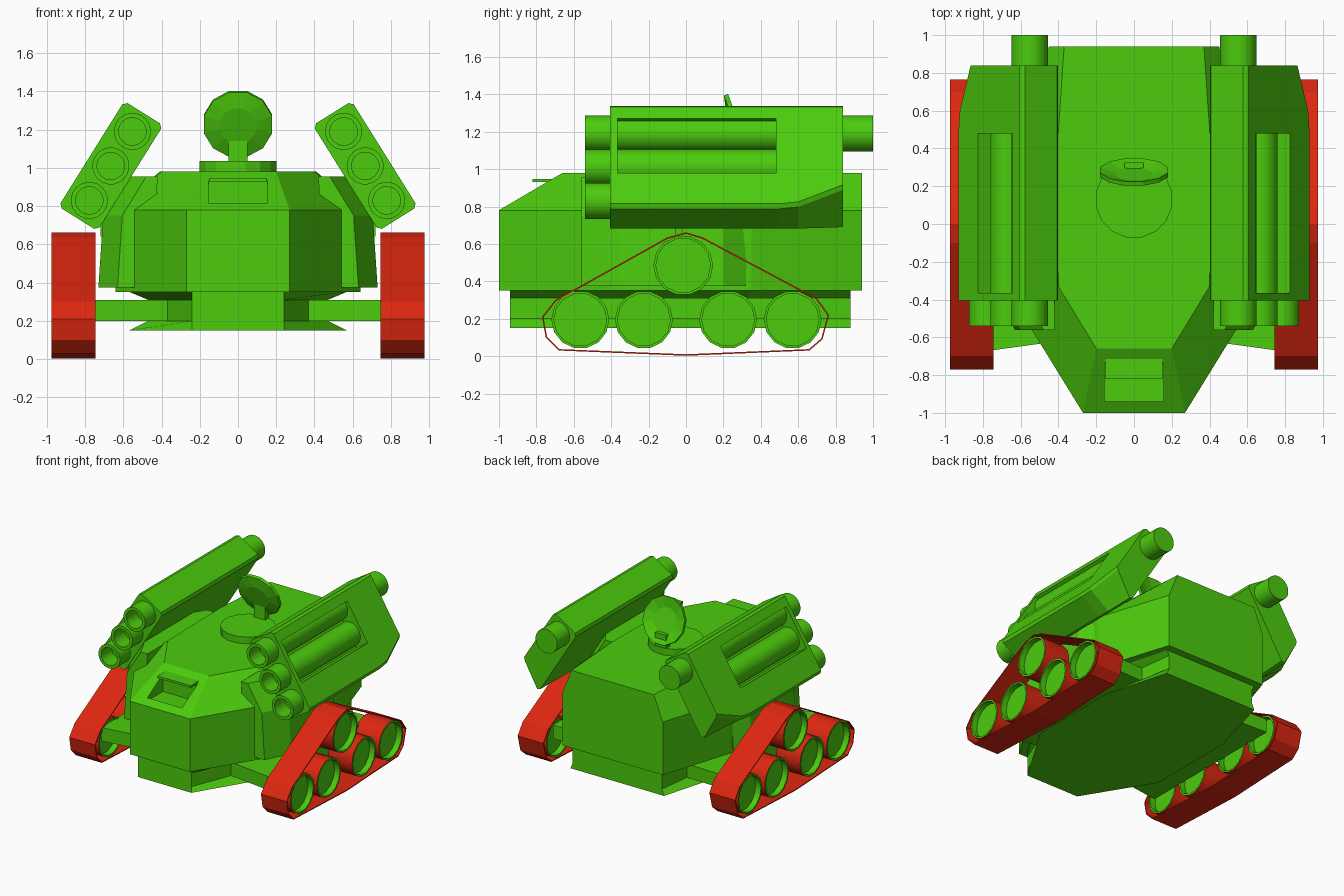
import bpy, bmesh
from math import sin, cos, pi, radians
from mathutils import Matrix, Vector

if "Cube" in bpy.data.objects:
    bpy.data.objects.remove(bpy.data.objects["Cube"])


def material(name, rgb):
    m = bpy.data.materials.new(name)
    m.diffuse_color = (*rgb, 1)
    m.use_nodes = True
    m.node_tree.nodes["Principled BSDF"].inputs["Base Color"].default_value = m.diffuse_color
    return m


GREEN = material("green", (0.072, 0.6, 0.004))
RED = material("red", (0.72, 0.02, 0.005))


def loft(name, rings, mats=(GREEN,), caps=True, matrix=None, second=(), smooth=False):
    """Skin equal-length closed rings; segments listed in `second` take material 1."""
    bm = bmesh.new()
    vs = [[bm.verts.new(p) for p in r] for r in rings]
    n = len(rings[0])
    for k in range(len(vs) - 1):
        for i in range(n):
            j = (i + 1) % n
            f = bm.faces.new((vs[k][i], vs[k][j], vs[k + 1][j], vs[k + 1][i]))
            f.material_index = 1 if k in second else 0
    if caps:
        bm.faces.new(vs[0])
        bm.faces.new(vs[-1])
    if matrix:
        bm.transform(matrix)
    bmesh.ops.recalc_face_normals(bm, faces=bm.faces)
    me = bpy.data.meshes.new(name)
    bm.to_mesh(me)
    bm.free()
    for m in mats:
        me.materials.append(m)
    ob = bpy.data.objects.new(name, me)
    bpy.context.collection.objects.link(ob)
    if smooth:
        bpy.ops.object.select_all(action='DESELECT')
        ob.select_set(True)
        bpy.context.view_layer.objects.active = ob
        bpy.ops.object.shade_smooth_by_angle(angle=radians(40))
    return ob


def lathe(name, profile, matrix, n=12, **kw):
    """Revolve (radius, height) pairs around local z."""
    rings = [[(r * cos(2 * pi * (i + .5) / n), r * sin(2 * pi * (i + .5) / n), t)
              for i in range(n)] for r, t in profile]
    return loft(name, rings, matrix=matrix, **kw)


def box(name, lo, hi, matrix=None):
    (a, b, c), (d, e, f) = lo, hi
    return loft(name, [[(a, b, z), (d, b, z), (d, e, z), (a, e, z)] for z in (c, f)],
                matrix=matrix)


def cut(ob, cutter):
    cutter.hide_render = True
    m = ob.modifiers.new("cut", 'BOOLEAN')
    m.operation, m.solver, m.object = 'DIFFERENCE', 'EXACT', cutter
    bpy.context.view_layer.objects.active = ob
    bpy.ops.object.modifier_apply(modifier=m.name)
    bpy.data.objects.remove(cutter)


def plan(half, z):
    """Symmetric plan outline from its right half; z may be a number or per-point list."""
    zs = z if isinstance(z, list) else [z] * len(half)
    right = [(x, y, h) for (x, y), h in zip(half, zs)]
    return right + [(-x, y, h) for x, y, h in reversed(right)]


# upper hull with sloped shoulders and a vision hatch in the front slope
wide = [(.27, -1), (.64, -.4), (.64, .35), (.45, .94)]
deck = [(.20, -.66), (.40, -.33), (.41, .35), (.37, .94)]
hull = loft("upper_hull", [plan(wide, .35), plan(wide, .78), plan(deck, .98)])
cut(hull, box("hatch_cutter", (-.155, -.94, .79), (.155, -.74, 1.2)))
box("hatch_flap", (-.15, -.82, .93), (.15, -.70, .948))

# lower hull with a groove along the sides
full = [(.24, -.94), (.57, -.4), (.57, .35), (.42, .88)]
groove = [(.24, -.94), (.47, -.36), (.47, .33), (.40, .88)]
loft("lower_hull", [plan(full, .15), plan(groove, .20), plan(groove, .31), plan(full, .352)])

# radar base, neck and tilted dish
lathe("radar_base", [(.205, .97), (.205, 1.035)], Matrix.Translation((0, .13, 0)), 16)
box("radar_neck", (-.05, .275, 1.02), (.05, .325, 1.14))
lathe("radar_dish", [(.10, .012), (.185, -.012), (.185, .012), (.10, .03)],
      Matrix.Translation((0, .275, 1.23)) @ Matrix.Rotation(radians(110), 4, 'X'), 12)

belt = [(-.77, .21), (-.75, .10), (-.68, .03), (0, .002), (.66, .03), (.73, .09),
        (.765, .22), (.70, .31), (.09, .635), (0, .662), (-.1, .635), (-.70, .30)]
wheels = [(-.565, .195, .155), (-.225, .195, .155), (.225, .195, .155),
          (.57, .195, .155), (-.015, .485, .16)]

for s, side in ((1, "right"), (-1, "left")):
    # side armour
    rings = []
    for y, w in ((-.56, .63), (-.36, .73), (.2, .73), (.32, .65)):
        sec = [(.45, .375), (w, .375), (w - .025, .75), (w - .15, .955), (.42, .955)]
        rings.append([(s * x, y, z) for x, z in sec])
    loft("side_armour_" + side, rings)

    # suspension plate joining hull to track
    loft("track_arm_" + side, [[(s * x, y, z) for x, y in
         ((.25, -.60), (.76, -.67), (.76, .62), (.25, .60))] for z in (.20, .31)])

    # track belt and road wheels
    b = loft("track_belt_" + side, [[(s * x, y, z) for y, z in belt] for x in (.745, .975)],
             mats=(RED,), caps=False)
    m = b.modifiers.new("thickness", 'SOLIDIFY')
    m.thickness, m.offset = .008, -1
    for i, (y, z, r) in enumerate(wheels):
        q = r - .014
        lathe(f"wheel_{side}_{i}",
              [(q, -.065), (q, -.113), (r, -.113), (r, .113), (q, .113), (q, .065)],
              Matrix.Translation((s * .86, y, z)) @ Matrix.Rotation(pi / 2, 4, 'Y'),
              14, mats=(GREEN, RED), second=(2,), smooth=True)

    # launcher pod: tilted box, lower outer corner tapered at the rear
    C = Vector((s * .665, 0, 1.01))
    U, N = Vector((-s * .53, 0, .848)), Vector((s * .848, 0, .53))
    sec = [(-.325, -.10), (-.325, .10), (-.305, .12), (.305, .12),
           (.325, .10), (.325, -.10), (.305, -.12), (-.305, -.12)]
    rings = []
    for y, k in ((-.405, 0), (.5, 0), (.6, .1), (.84, 1)):
        ring = []
        for u, v in sec:
            if u < 0:
                u += k * (.12 if v > 0 else .01)
            ring.append(C + U * u + N * v + Vector((0, y, 0)))
        rings.append(ring)
    pod = loft("launcher_pod_" + side, rings)

    # window in the outer face showing the tubes
    frame = Matrix.Translation(C) @ Matrix((U, (0, 1, 0), N)).transposed().to_4x4()
    cut(pod, box("window_cutter", (-.112, -.365, .0), (.231, .48, .3), frame))

    # launch tubes: hollow at the front, the top one runs out at the back
    for name, u, end in (("low", -.2125, 0), ("middle", 0, -.6), ("top", .2125, -1)):
        lathe(f"launch_tube_{name}_{side}",
              [(.097, end), (.097, .54), (.072, .54), (.072, .40)],
              Matrix.Translation(C + U * u) @ Matrix.Rotation(pi / 2, 4, 'X'),
              20, smooth=True)

    # bracket between pod and armour
    box("pod_mount_" + side, (s * .67 - .05, -.06, .64), (s * .67 + .05, -.02, .80))
